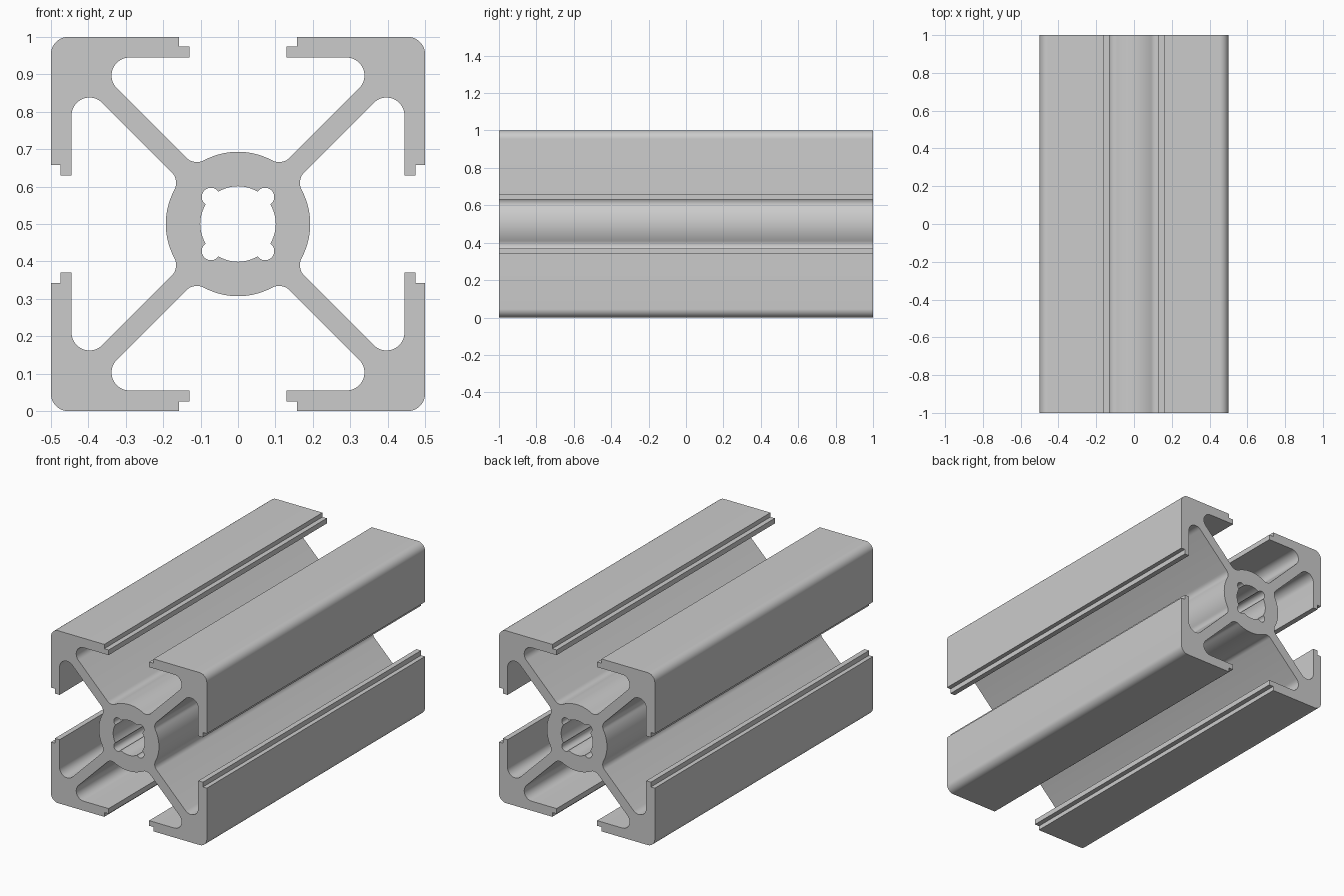
import bpy, bmesh
from math import sin, cos, radians, degrees, atan2, sqrt, acos
from mathutils import Vector

if "Cube" in bpy.data.objects:
    bpy.data.objects.remove(bpy.data.objects["Cube"])

HALF, LENGTH = 0.5, 2.0
RING, WEB, FILLET = 0.193, 0.039, 0.04      # hub radius, web offset, hub fillet
POCKET, WALL, CORNER = 0.048, 0.445, 0.046  # slot end radius, wall inside, outer corner
BORE, LOBE, LOBE_AT = 0.101, 0.0245, 0.0725  # centre hole and its corner reliefs


def arc(cx, cy, r, start, end, n):
    """Points along an arc, angles in degrees."""
    angles = [radians(start + (end - start) * i / n) for i in range(n + 1)]
    return [(cx + r * cos(a), cy + r * sin(a)) for a in angles]


def full_loop(octant):
    """Mirror an octant over the diagonal, then turn it four times."""
    quarter = octant + [(v, u) for u, v in reversed(octant)]
    loop = []
    for _ in range(4):
        loop += quarter
        quarter = [(v, -u) for u, v in quarter]
    clean = []
    for p in map(Vector, loop):
        if not clean or (p - clean[-1]).length > 1e-5:
            clean.append(p)
    if (clean[0] - clean[-1]).length < 1e-5:
        clean.pop()
    return clean


# Outer outline: hub, fillet, web, slot end, stepped lip, rounded corner
k = WEB + sqrt(2) * FILLET
fu = (-k + sqrt(2 * (RING + FILLET) ** 2 - k * k)) / 2
fv = fu + k
touch = degrees(atan2(fv, fu))
pv = WALL - POCKET
pu = pv - WEB - sqrt(2) * POCKET
outline = arc(0, 0, RING, 90, touch, 10)
outline += arc(fu, fv, FILLET, touch - 180, -45, 10)
outline += list(reversed(arc(pu, pv, POCKET, 90, -45, 16)))
outline += [(0.13, WALL), (0.13, 0.475), (0.158, 0.475), (0.158, HALF)]
outline += arc(HALF - CORNER, HALF - CORNER, CORNER, 90, 45, 6)

# Centre bore with a round relief in each corner
d = LOBE_AT * sqrt(2)
half_angle = degrees(acos((d * d + BORE ** 2 - LOBE ** 2) / (2 * d * BORE)))
meet = radians(45 + half_angle)
lobe_start = degrees(atan2(BORE * sin(meet) - LOBE_AT, BORE * cos(meet) - LOBE_AT))
bore = arc(0, 0, BORE, 90, 45 + half_angle, 6)
bore += arc(LOBE_AT, LOBE_AT, LOBE, lobe_start, 45, 8)

# Fill the cross-section and extrude it along y
bm = bmesh.new()
for loop in (full_loop(outline), full_loop(bore)):
    verts = [bm.verts.new((p.x, -LENGTH / 2, p.y + HALF)) for p in loop]
    for i, v in enumerate(verts):
        bm.edges.new((verts[i - 1], v))
bmesh.ops.triangle_fill(bm, edges=bm.edges[:], use_beauty=True, normal=(0, -1, 0))
result = bmesh.ops.extrude_face_region(bm, geom=bm.faces[:], use_keep_orig=True)
moved = [g for g in result["geom"] if isinstance(g, bmesh.types.BMVert)]
bmesh.ops.translate(bm, verts=moved, vec=(0, LENGTH, 0))
bmesh.ops.recalc_face_normals(bm, faces=bm.faces[:])

mesh = bpy.data.meshes.new("slotted_rail")
bm.to_mesh(mesh)
bm.free()
rail = bpy.data.objects.new("slotted_rail", mesh)
bpy.context.collection.objects.link(rail)

# Plain aluminium grey
grey = bpy.data.materials.new("aluminium_grey")
grey.use_nodes = True
colour = (0.6, 0.6, 0.6, 1)
grey.diffuse_color = colour
grey.node_tree.nodes["Principled BSDF"].inputs["Base Color"].default_value = colour
mesh.materials.append(grey)

bpy.ops.object.select_all(action="DESELECT")
rail.select_set(True)
bpy.context.view_layer.objects.active = rail
bpy.ops.object.shade_smooth_by_angle(angle=radians(30))
